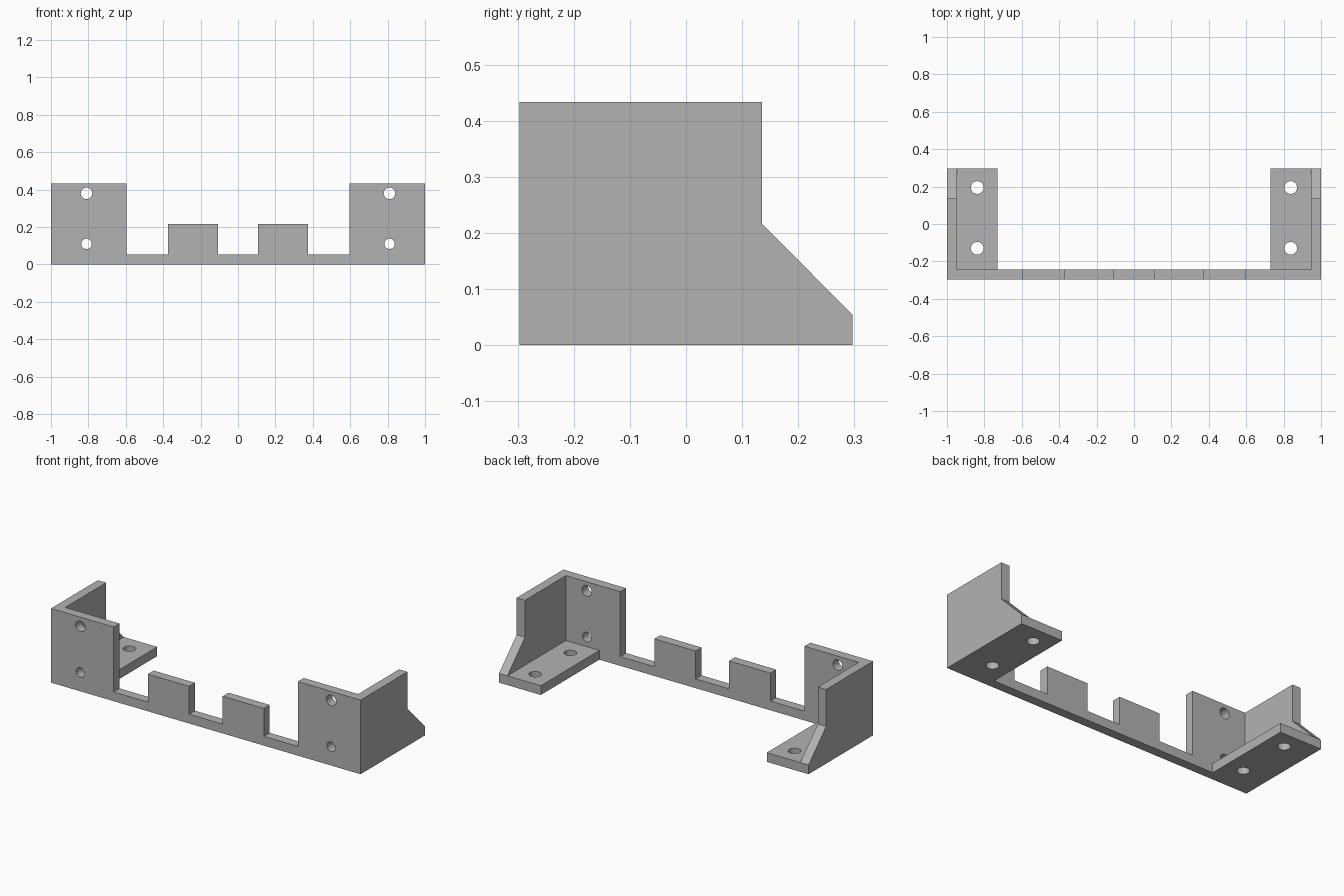
import bpy, bmesh
from mathutils import Matrix, Vector

cube = bpy.data.objects.get("Cube")
if cube:
    bpy.data.objects.remove(cube, do_unlink=True)

T = 0.054            # sheet thickness
FRONT, BACK = -0.297, 0.297
TALL, TAB = 0.433, 0.217

grey = bpy.data.materials.new("plain_grey")
grey.use_nodes = True
colour = (0.45, 0.45, 0.45, 1)
grey.diffuse_color = colour
grey.node_tree.nodes["Principled BSDF"].inputs["Base Color"].default_value = colour


def finish(name, bm):
    bmesh.ops.recalc_face_normals(bm, faces=bm.faces)
    mesh = bpy.data.meshes.new(name)
    bm.to_mesh(mesh)
    bm.free()
    mesh.materials.append(grey)
    obj = bpy.data.objects.new(name, mesh)
    bpy.context.collection.objects.link(obj)
    return obj


def extrude(name, points, depth):
    """Extrude a closed outline along a vector."""
    bm = bmesh.new()
    face = bm.faces.new([bm.verts.new(p) for p in points])
    new = bmesh.ops.extrude_face_region(bm, geom=[face])["geom"]
    verts = [v for v in new if isinstance(v, bmesh.types.BMVert)]
    bmesh.ops.translate(bm, verts=verts, vec=Vector(depth))
    return finish(name, bm)


def drill(centre, radius, axis):
    bm = bmesh.new()
    turn = Matrix.Rotation(1.5707963, 4, "X") if axis == "Y" else Matrix()
    bmesh.ops.create_cone(bm, cap_ends=True, segments=32, radius1=radius,
                          radius2=radius, depth=0.16,
                          matrix=Matrix.Translation(centre) @ turn)
    obj = finish("hole_cutter", bm)
    obj.hide_render = True
    return obj


# Front plate: mirrored outline with tall ends and two centre tabs
half = [(0.108, T), (0.108, TAB), (0.375, TAB), (0.375, T),
        (0.595, T), (0.595, TALL), (1, TALL), (1, 0)]
outline = half + [(-x, z) for x, z in reversed(half)]
bracket = extrude("mounting_bracket", [(x, FRONT, z) for x, z in outline], (0, T, 0))

joined, cutters = [], []
side = [(FRONT, 0), (BACK, 0), (BACK, T), (0.135, TAB), (0.135, TALL), (FRONT, TALL)]
for s in (-1, 1):
    # Side wall with sloped rear edge
    joined.append(extrude("side_wall", [(s, y, z) for y, z in side], (-s * T, 0, 0)))
    # Flat mounting foot
    foot = [(s * 0.73, FRONT), (s, FRONT), (s, BACK), (s * 0.73, BACK)]
    joined.append(extrude("foot", [(x, y, 0) for x, y in foot], (0, 0, T)))
    # Screw holes through the front plate and foot
    for z, r in ((0.38, 0.031), (0.11, 0.028)):
        cutters.append(drill((s * 0.81, FRONT + T / 2, z), r, "Y"))
    for y in (-0.13, 0.195):
        cutters.append(drill((s * 0.838, y, T / 2), 0.034, "Z"))

# Weld the parts and cut the holes
for helpers, operation in ((joined, "UNION"), (cutters, "DIFFERENCE")):
    for helper in helpers:
        mod = bracket.modifiers.new(operation.lower(), "BOOLEAN")
        mod.operation = operation
        mod.solver = "EXACT"
        mod.object = helper

graph = bpy.context.evaluated_depsgraph_get()
graph.update()
result = bpy.data.meshes.new_from_object(bracket.evaluated_get(graph))
bracket.modifiers.clear()
bracket.data = result
for helper in joined + cutters:
    bpy.data.objects.remove(helper, do_unlink=True)

# Smooth hole walls, sharp sheet edges
bpy.ops.object.select_all(action="DESELECT")
bracket.select_set(True)
bpy.context.view_layer.objects.active = bracket
bpy.ops.object.shade_smooth_by_angle()
